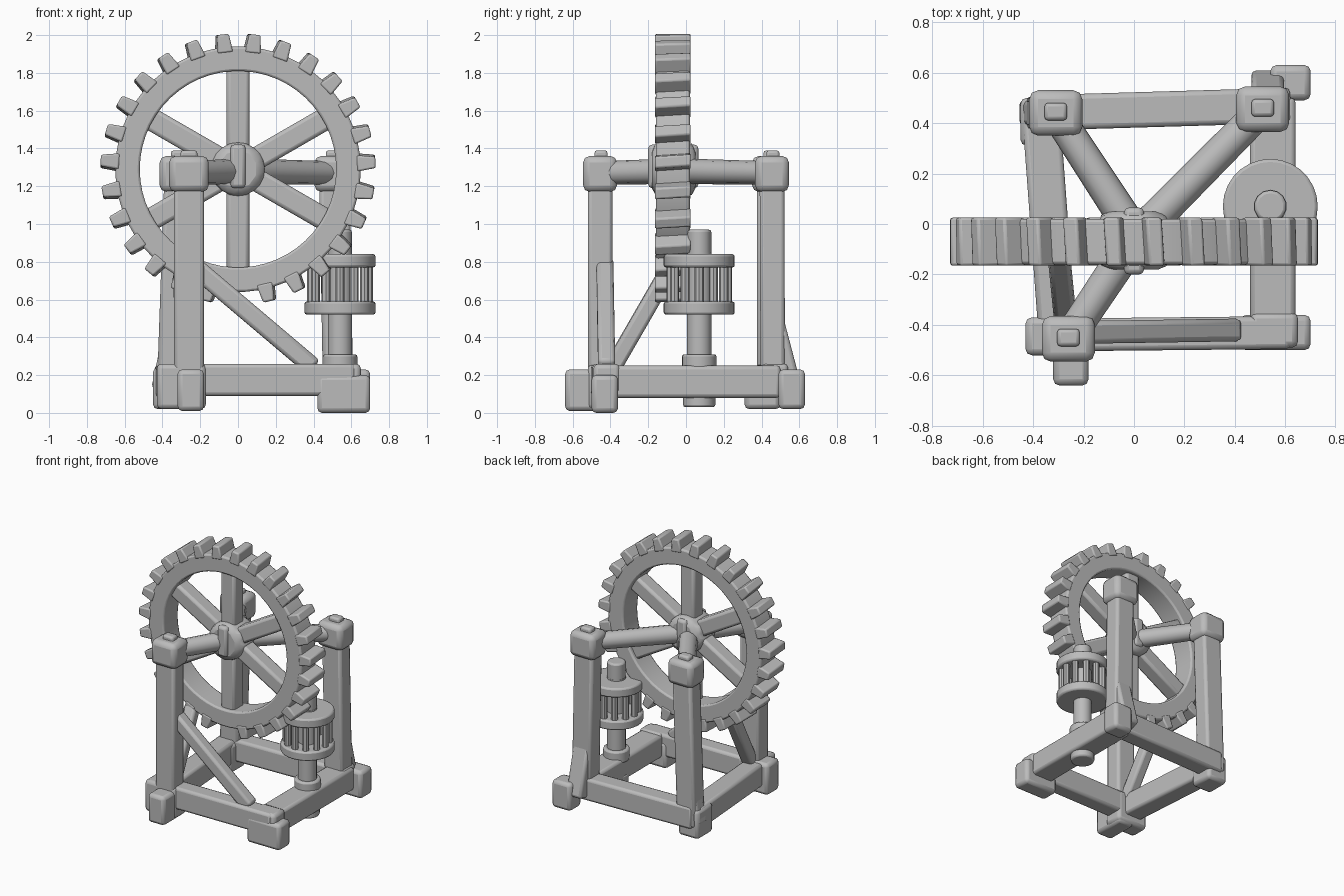
import bpy, bmesh, math
from mathutils import Vector, Matrix

cube = bpy.data.objects.get("Cube")
if cube:
    bpy.data.objects.remove(cube)

STONE = (0.5, 0.5, 0.5, 1)
mat = bpy.data.materials.new("plain_grey")
mat.use_nodes = True
mat.diffuse_color = STONE
mat.node_tree.nodes["Principled BSDF"].inputs["Base Color"].default_value = STONE


def finish(name, bm, bevel=0.015):
    """Turn a bmesh into a softly bevelled grey object."""
    bmesh.ops.recalc_face_normals(bm, faces=bm.faces)
    me = bpy.data.meshes.new(name)
    bm.to_mesh(me)
    bm.free()
    me.materials.append(mat)
    ob = bpy.data.objects.new(name, me)
    bpy.context.collection.objects.link(ob)
    if bevel:
        mod = ob.modifiers.new("soft_edges", 'BEVEL')
        mod.width, mod.segments, mod.limit_method = bevel, 2, 'ANGLE'
    bpy.ops.object.select_all(action='DESELECT')
    ob.select_set(True)
    bpy.context.view_layer.objects.active = ob
    bpy.ops.object.shade_smooth_by_angle(angle=math.radians(40))
    return ob


def box(name, x, y, z, bevel=0.025):
    """Block given by its (low, high) range on each axis."""
    bm = bmesh.new()
    size = [b - a for a, b in (x, y, z)]
    mid = [(a + b) / 2 for a, b in (x, y, z)]
    bmesh.ops.create_cube(bm, size=1, matrix=Matrix.Translation(mid) @ Matrix.Diagonal((*size, 1)))
    return finish(name, bm, bevel)


def beam(name, a, b, wide, high, bevel=0.02):
    """Square timber between two points."""
    a, b = Vector(a), Vector(b)
    d = (b - a).normalized()
    side = d.cross(Vector((0, 0, 1)) if abs(d.z) < 0.95 else Vector((0, 1, 0))).normalized()
    up = side.cross(d)
    bm = bmesh.new()
    rings = [[bm.verts.new(p + side * s * wide / 2 + up * t * high / 2)
              for s, t in ((-1, -1), (1, -1), (1, 1), (-1, 1))] for p in (a, b)]
    for i in range(4):
        j = (i + 1) % 4
        bm.faces.new((rings[0][i], rings[0][j], rings[1][j], rings[1][i]))
    for r in rings:
        bm.faces.new(r)
    return finish(name, bm, bevel)


def rod(name, a, b, r1, r2=None, sides=12, bevel=0.0):
    """Round bar between two points."""
    a, b = Vector(a), Vector(b)
    bm = bmesh.new()
    turn = (b - a).to_track_quat('Z', 'Y').to_matrix().to_4x4()
    bmesh.ops.create_cone(bm, cap_ends=True, segments=sides, radius1=r1, radius2=r2 or r1,
                          depth=(b - a).length, matrix=Matrix.Translation((a + b) / 2) @ turn)
    return finish(name, bm, bevel)


# Base frame
beam("front_sill", (-0.36, -0.44, 0.175), (0.62, -0.43, 0.175), 0.13, 0.17)
beam("back_sill", (-0.40, 0.44, 0.175), (0.62, 0.47, 0.175), 0.14, 0.17)
beam("left_sill", (0.55, -0.46, 0.165), (0.55, 0.50, 0.165), 0.18, 0.17)
beam("right_sill", (-0.30, -0.48, 0.165), (-0.37, 0.46, 0.165), 0.15, 0.17)

# Feet under the corners
box("front_left_foot", (0.42, 0.70), (-0.50, -0.36), (0, 0.20))
box("front_left_joint", (0.46, 0.65), (-0.49, -0.35), (0.1, 0.26))
box("front_right_foot", (-0.32, -0.18), (-0.64, -0.38), (0.01, 0.23))
box("front_right_joint", (-0.43, -0.17), (-0.52, -0.37), (0.02, 0.26))
box("back_left_foot", (0.54, 0.70), (0.49, 0.63), (0.02, 0.23))
box("back_right_foot", (-0.45, -0.28), (0.31, 0.50), (0.02, 0.24))

# Posts, each with a head block and a peg on top
posts = {"front_right": ((-0.26, -0.455), (-0.26, -0.455)),
         "back_right": ((-0.31, 0.44), (-0.35, 0.44)),
         "back_left": ((0.51, 0.455), (0.53, 0.46))}
for name, ((tx, ty), (bx, by)) in posts.items():
    beam(name + "_post", (bx, by, 0.1), (tx, ty, 1.25), 0.16, 0.13)
    box(name + "_head", (tx - 0.105, tx + 0.105), (ty - 0.09, ty + 0.09), (1.17, 1.36), 0.035)
    box(name + "_peg", (tx - 0.045, tx + 0.045), (ty - 0.03, ty + 0.04), (1.3, 1.39), 0.015)

# Splayed buttresses at the bottom of the back posts
beam("back_left_buttress", (0.53, 0.565, 0.12), (0.53, 0.46, 0.52), 0.13, 0.10)
beam("back_right_buttress", (-0.40, 0.44, 0.12), (-0.32, 0.44, 0.50), 0.12, 0.10)

# Diagonal braces
beam("front_brace", (0.40, -0.42, 0.24), (-0.25, -0.43, 0.79), 0.09, 0.10)
beam("side_brace", (-0.27, -0.40, 0.22), (-0.30, -0.10, 0.74), 0.09, 0.09)

# Axle arms meeting at the wheel hub
HUB = Vector((0, -0.07, 1.29))
for name, ((tx, ty), _) in posts.items():
    rod(name + "_axle_arm", (tx, ty, 1.27), (0.01, -0.05, 1.28), 0.062, 0.068)
rod("wheel_hub", (0, -0.18, 1.29), (0, 0.05, 1.29), 0.15, sides=10, bevel=0.05)
box("hub_pin", (-0.04, 0.04), (-0.20, 0.065), (1.19, 1.42), 0.02)

# Gear rim, swept as a rectangular section
FRONT, BACK = -0.16, 0.02
bm = bmesh.new()
section = ((0.52, FRONT), (0.65, FRONT), (0.65, BACK), (0.52, BACK))
verts = [bm.verts.new((r, y, 0)) for r, y in section]
edges = [bm.edges.new((verts[i], verts[(i + 1) % 4])) for i in range(4)]
bmesh.ops.spin(bm, geom=verts + edges, cent=(0, 0, 0), axis=(0, 1, 0),
               angle=math.tau, steps=54, use_merge=True)
bmesh.ops.remove_doubles(bm, verts=bm.verts, dist=0.0005)
bmesh.ops.translate(bm, verts=bm.verts, vec=(0, 0, HUB.z))
finish("gear_rim", bm, 0.012)

# Tapered gear teeth, leaving out the worn one at the very bottom
TEETH = 27
bm = bmesh.new()
for k in range(1, TEETH):
    a = -math.pi / 2 + math.tau * k / TEETH
    out = Vector((math.cos(a) * 1.015, 0, math.sin(a)))
    tan = Vector((-math.sin(a), 0, math.cos(a)))
    rings = []
    for r, half in ((0.62, 0.043), (0.718, 0.030)):
        rings.append([bm.verts.new(out * r + tan * (s * half + lean) + Vector((0, y, HUB.z)))
                      for s, y, lean in ((-1, FRONT - 0.005, -0.006), (1, FRONT - 0.005, -0.006),
                                         (1, BACK + 0.005, 0.006), (-1, BACK + 0.005, 0.006))])
    for i in range(4):
        j = (i + 1) % 4
        bm.faces.new((rings[0][i], rings[0][j], rings[1][j], rings[1][i]))
    for r in rings:
        bm.faces.new(r)
finish("gear_teeth", bm, 0.01)

# Six spokes
for k in range(6):
    a = math.radians(90 + 60 * k)
    tip = HUB + Vector((math.cos(a), 0, math.sin(a))) * 0.55
    beam(f"spoke_{k + 1}", HUB, tip, 0.12, 0.12) if k % 3 else \
        box(f"spoke_{k + 1}", (-0.06, 0.06), (-0.13, -0.01), sorted((HUB.z, tip.z)), 0.02)

# Lantern pinion on an upright shaft
PX, PY = 0.54, 0.07


def upright(name, z0, z1, r, sides=20, bevel=0.012, dx=0, dy=0):
    rod(name, (PX + dx, PY + dy, z0), (PX + dx, PY + dy, z1), r, sides=sides, bevel=bevel)


upright("pinion_shaft", 0.2, 0.85, 0.066, 14, 0)
upright("pinion_bearing", 0.22, 0.31, 0.092)
upright("shaft_end", 0.03, 0.12, 0.085)
upright("pinion_lower_disc", 0.52, 0.59, 0.188, 28)
upright("pinion_upper_disc", 0.77, 0.84, 0.188, 28)
upright("pinion_top_cap", 0.83, 0.97, 0.064, 14)
BARS = 12
for k in range(BARS):
    a = math.tau * k / BARS
    upright(f"pinion_bar_{k + 1}", 0.56, 0.80, 0.024, 8, 0, 0.15 * math.cos(a), 0.15 * math.sin(a))
